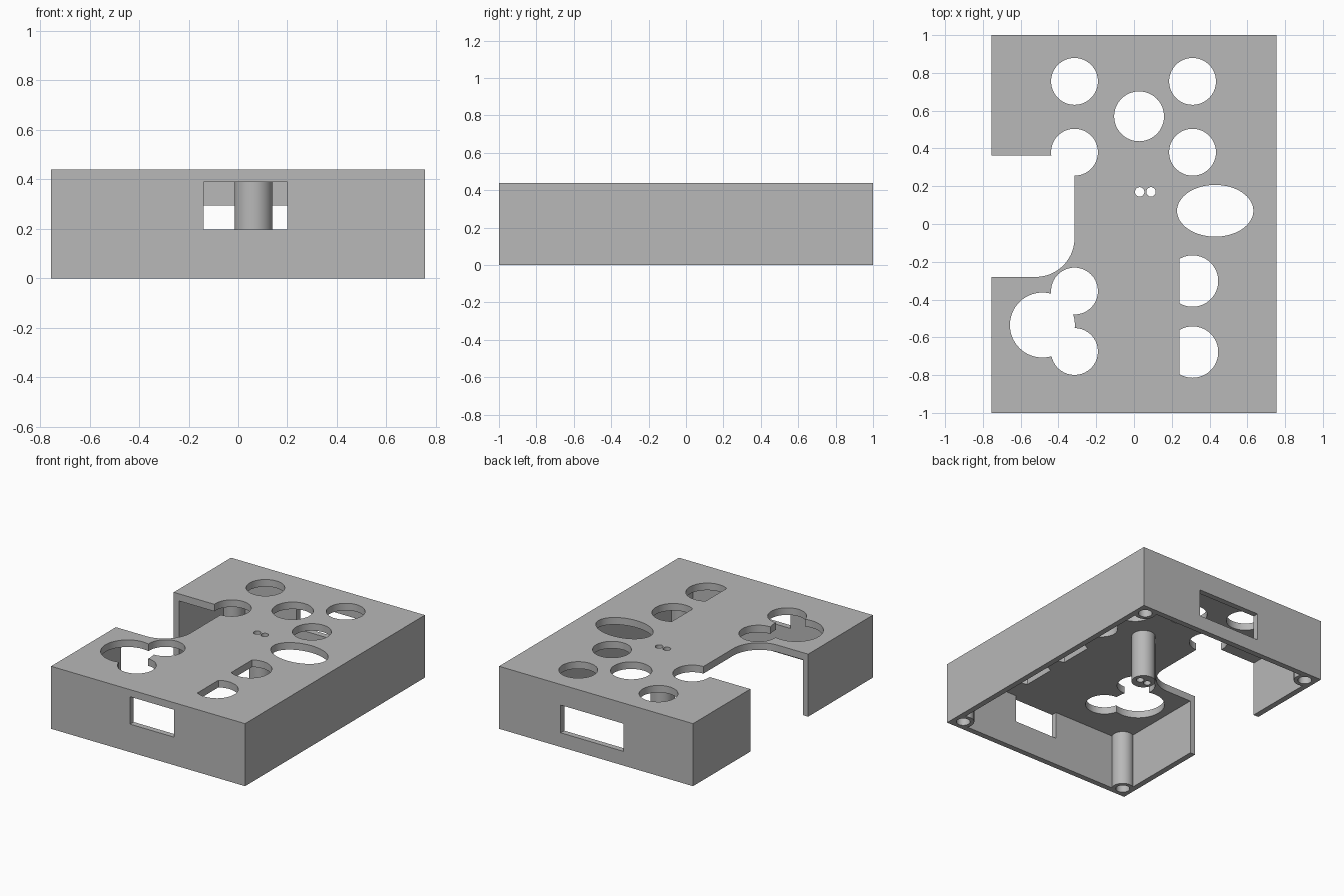
import bpy, bmesh
from math import sin, cos, pi, radians

cube = bpy.data.objects.get("Cube")
if cube:
    bpy.data.objects.remove(cube, do_unlink=True)

W, L, H = 0.755, 1.0, 0.44      # half width, half length, height
WALL, ROOF = 0.04, 0.05


def arc(cx, cy, rx, ry=None, start=0, end=2 * pi, n=64):
    """Points on an elliptical arc; a full turn leaves out the repeated end."""
    ry = ry or rx
    full = abs(end - start - 2 * pi) < 1e-6
    count = n if full else n + 1
    return [(cx + rx * cos(start + (end - start) * i / n),
             cy + ry * sin(start + (end - start) * i / n)) for i in range(count)]


def rect(x0, x1, y0, y1):
    return [(x0, y0), (x1, y0), (x1, y1), (x0, y1)]


def prism(name, outline, z0, z1):
    """Closed solid: a flat outline extruded straight up."""
    bm = bmesh.new()
    base = bm.faces.new([bm.verts.new((x, y, z0)) for x, y in outline])
    top = bmesh.ops.extrude_face_region(bm, geom=[base])["geom"]
    verts = [g for g in top if isinstance(g, bmesh.types.BMVert)]
    bmesh.ops.translate(bm, verts=verts, vec=(0, 0, z1 - z0))
    bmesh.ops.recalc_face_normals(bm, faces=bm.faces)
    mesh = bpy.data.meshes.new(name)
    bm.to_mesh(mesh)
    bm.free()
    obj = bpy.data.objects.new(name, mesh)
    bpy.context.scene.collection.objects.link(obj)
    return obj


def subtract(target, cutters):
    """Cut the solids from the target one by one, then remove them."""
    for cutter in cutters:
        cutter.hide_render = True
        mod = target.modifiers.new(cutter.name, "BOOLEAN")
        mod.operation = "DIFFERENCE"
        mod.solver = "EXACT"
        mod.object = cutter
    graph = bpy.context.evaluated_depsgraph_get()
    graph.update()
    mesh = bpy.data.meshes.new_from_object(target.evaluated_get(graph))
    target.modifiers.clear()
    target.data = mesh
    for cutter in cutters:
        bpy.data.objects.remove(cutter, do_unlink=True)


# Hollow inside, leaving four corner posts and one hanging centre post
corners = [(sx * (W - 0.075), sy * (L - 0.075)) for sx in (-1, 1) for sy in (-1, 1)]
cavity = prism("cavity", rect(-W + WALL, W - WALL, -L + WALL, L - WALL), -0.1, H - ROOF)
posts = [prism("corner_post", arc(x, y, 0.072), -0.3, 0.7) for x, y in corners]
posts.append(prism("centre_post", arc(0.0625, 0.17, 0.0775), 0.05, 0.7))
subtract(cavity, posts)

# Enclosure shell
shell = prism("enclosure_shell", rect(-W, W, -L, L), 0, H)
cuts = [cavity]

# Screw holes in the corner posts and two small holes through the centre post
cuts += [prism("screw_hole", arc(x, y, 0.045, n=32), -0.1, 0.3) for x, y in corners]
cuts += [prism("small_hole", arc(x, 0.17, 0.025, n=32), -0.1, 0.7) for x in (0.03, 0.09)]

# Round holes in the roof
round_holes = [(-0.315, 0.755, 0.124), (0.31, 0.755, 0.124), (-0.315, 0.38, 0.124),
               (0.31, 0.38, 0.124), (0.027, 0.57, 0.132), (-0.315, -0.355, 0.124),
               (-0.315, -0.675, 0.124), (-0.485, -0.535, 0.172)]
cuts += [prism("round_hole", arc(x, y, r), 0.25, 0.7) for x, y, r in round_holes]

# Oval hole and two D-shaped holes
cuts.append(prism("oval_hole", arc(0.43, 0.07, 0.202, 0.137), 0.25, 0.7))
for y in (-0.302, -0.678):
    cuts.append(prism("d_hole", arc(0.31, y, 0.136, start=radians(-121), end=radians(121)),
                      0.25, 0.7))

# Side notch with one rounded corner
notch = [(-0.9, -0.28)] + arc(-0.52, -0.075, 0.205, start=-pi / 2, end=0, n=24)
notch += [(-0.315, 0.363), (-0.9, 0.363)]
cuts.append(prism("side_notch", notch, -0.2, 0.7))

# Windows in the front and back walls
cuts.append(prism("front_window", rect(-0.14, 0.2, -1.2, -0.9), 0.197, H - ROOF))
cuts.append(prism("back_window", rect(-0.215, 0.275, 0.9, 1.2), 0.1, 0.295))

subtract(shell, cuts)

# Grey plastic
grey = bpy.data.materials.new("grey_plastic")
grey.use_nodes = True
colour = (0.48, 0.48, 0.48, 1)
grey.diffuse_color = colour
grey.node_tree.nodes["Principled BSDF"].inputs["Base Color"].default_value = colour
shell.data.materials.clear()
shell.data.materials.append(grey)
for face in shell.data.polygons:
    face.material_index = 0

bpy.ops.object.select_all(action="DESELECT")
shell.select_set(True)
bpy.context.view_layer.objects.active = shell
bpy.ops.object.shade_smooth_by_angle(angle=radians(30))
